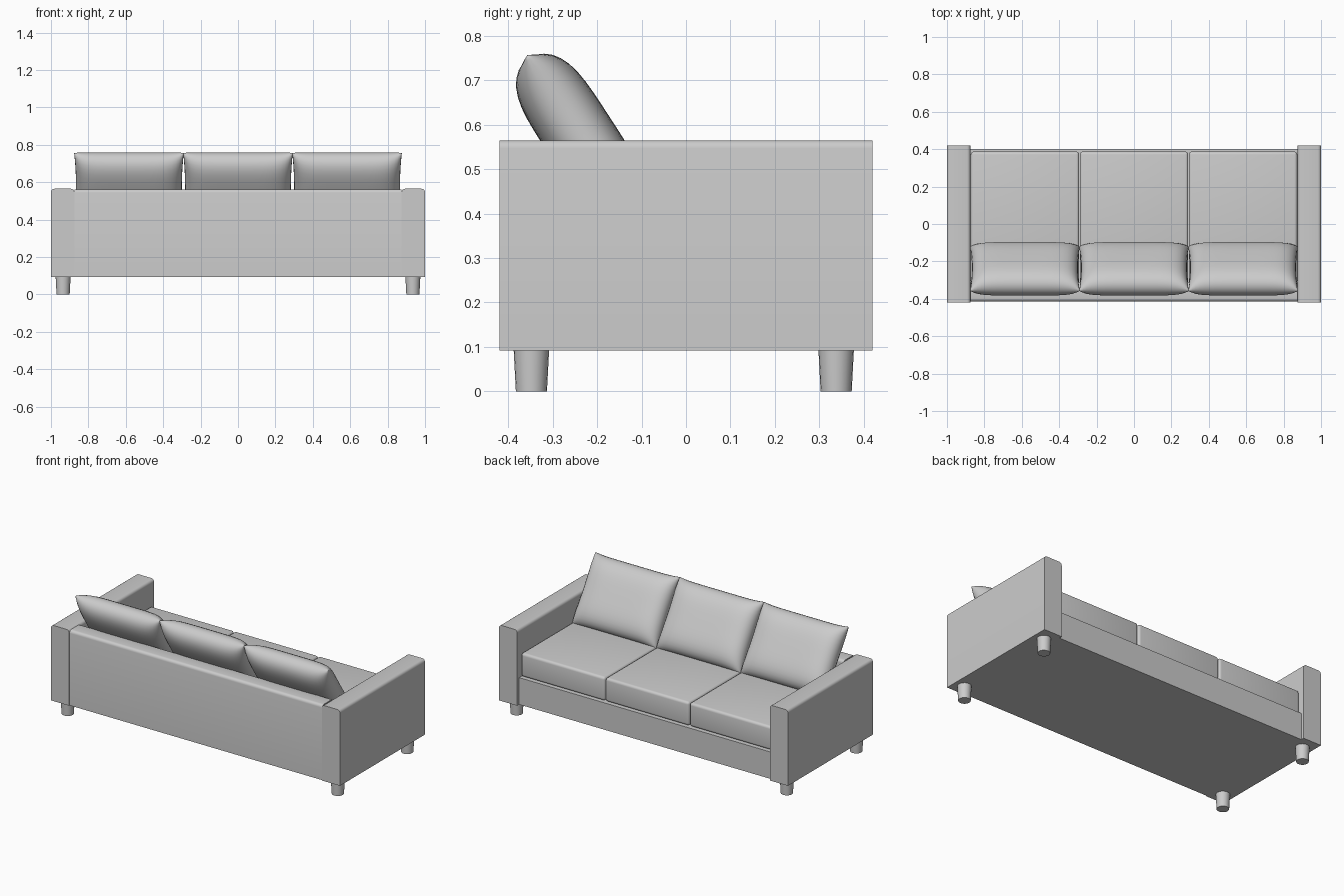
import bpy, bmesh, math
from mathutils import Vector

if "Cube" in bpy.data.objects:
    bpy.data.objects.remove(bpy.data.objects["Cube"])


def finish(name, bm, angle=40):
    bmesh.ops.recalc_face_normals(bm, faces=bm.faces)
    mesh = bpy.data.meshes.new(name)
    bm.to_mesh(mesh)
    bm.free()
    ob = bpy.data.objects.new(name, mesh)
    bpy.context.collection.objects.link(ob)
    bpy.ops.object.select_all(action='DESELECT')
    ob.select_set(True)
    bpy.context.view_layer.objects.active = ob
    bpy.ops.object.shade_smooth_by_angle(angle=math.radians(angle))
    return ob


def box(name, lo, hi, radius=0, pick=None):
    """Box between two corners; edges accepted by pick(direction, middle) are rounded."""
    lo, hi = Vector(lo), Vector(hi)
    bm = bmesh.new()
    bmesh.ops.create_cube(bm, size=1)
    for v in bm.verts:
        v.co = Vector((lo[i] + hi[i]) / 2 + v.co[i] * (hi[i] - lo[i]) for i in range(3))
    if radius:
        edges = []
        for e in bm.edges:
            a, b = (v.co for v in e.verts)
            if pick is None or pick(b - a, (a + b) / 2):
                edges.append(e)
        bmesh.ops.bevel(bm, geom=edges, offset=radius, segments=4, profile=0.5, affect='EDGES')
    return finish(name, bm)


def pillow(name, cx):
    """Leaning pillow: two puffed sheets joined along a pinched rim."""
    up = Vector((0, -0.545, 0.839))
    out = Vector((0, 0.839, 0.545))
    centre = Vector((cx, 0, 0)) + out * 0.112 + up * 0.612
    bm = bmesh.new()
    nu, nv = 24, 20
    for side in (1, -1):
        rows = []
        for i in range(nu + 1):
            u = math.sin(math.pi * (i / nu - 0.5))
            row = []
            for j in range(nv + 1):
                v = math.sin(math.pi * (j / nv - 0.5))
                puff = 0.08 * math.sqrt(max(0, (1 - u ** 6) * (1 - v ** 4)))
                x = u * (0.293 - 0.01 * (1 - v * v))
                s = v * (0.217 - 0.008 * (1 - u ** 6))
                row.append(bm.verts.new(centre + Vector((x, 0, 0)) + up * s + out * puff * side))
            rows.append(row)
        for i in range(nu):
            for j in range(nv):
                bm.faces.new((rows[i][j], rows[i + 1][j], rows[i + 1][j + 1], rows[i][j + 1]))
    bmesh.ops.remove_doubles(bm, verts=bm.verts, dist=0.0003)
    return finish(name, bm, 80)


def leg(name, x, y):
    bm = bmesh.new()
    bmesh.ops.create_cone(bm, cap_ends=True, segments=20, radius1=0.035, radius2=0.04, depth=0.095)
    bmesh.ops.translate(bm, verts=bm.verts, vec=(x, y, 0.0475))
    return finish(name, bm)


# frame under the seat and back panel with a rounded top
box("seat_base", (-0.88, -0.39, 0.092), (0.88, 0.40, 0.26))
box("back_panel", (-0.875, -0.415, 0.092), (0.875, -0.31, 0.562), 0.018,
    lambda d, m: abs(d.x) > 0.1 and m.z > 0.3)

# arms, rounded along the top and slightly on the front and back ends
for s, side in ((-1, "left"), (1, "right")):
    x0, x1 = sorted((s * 0.875, s))
    box("arm_" + side, (x0, -0.42, 0.092), (x1, 0.42, 0.565), 0.018,
        lambda d, m: abs(d.y) > 0.1 and m.z > 0.3)
    leg("back_leg_" + side, s * 0.935, -0.348)
    leg("front_leg_" + side, s * 0.935, 0.338)

# three seat cushions with three leaning back pillows
for i in (-1, 0, 1):
    cx = i * 0.583
    box(f"seat_cushion_{i + 2}", (cx - 0.29, -0.32, 0.262), (cx + 0.29, 0.387, 0.41), 0.016)
    pillow(f"back_pillow_{i + 2}", cx)
